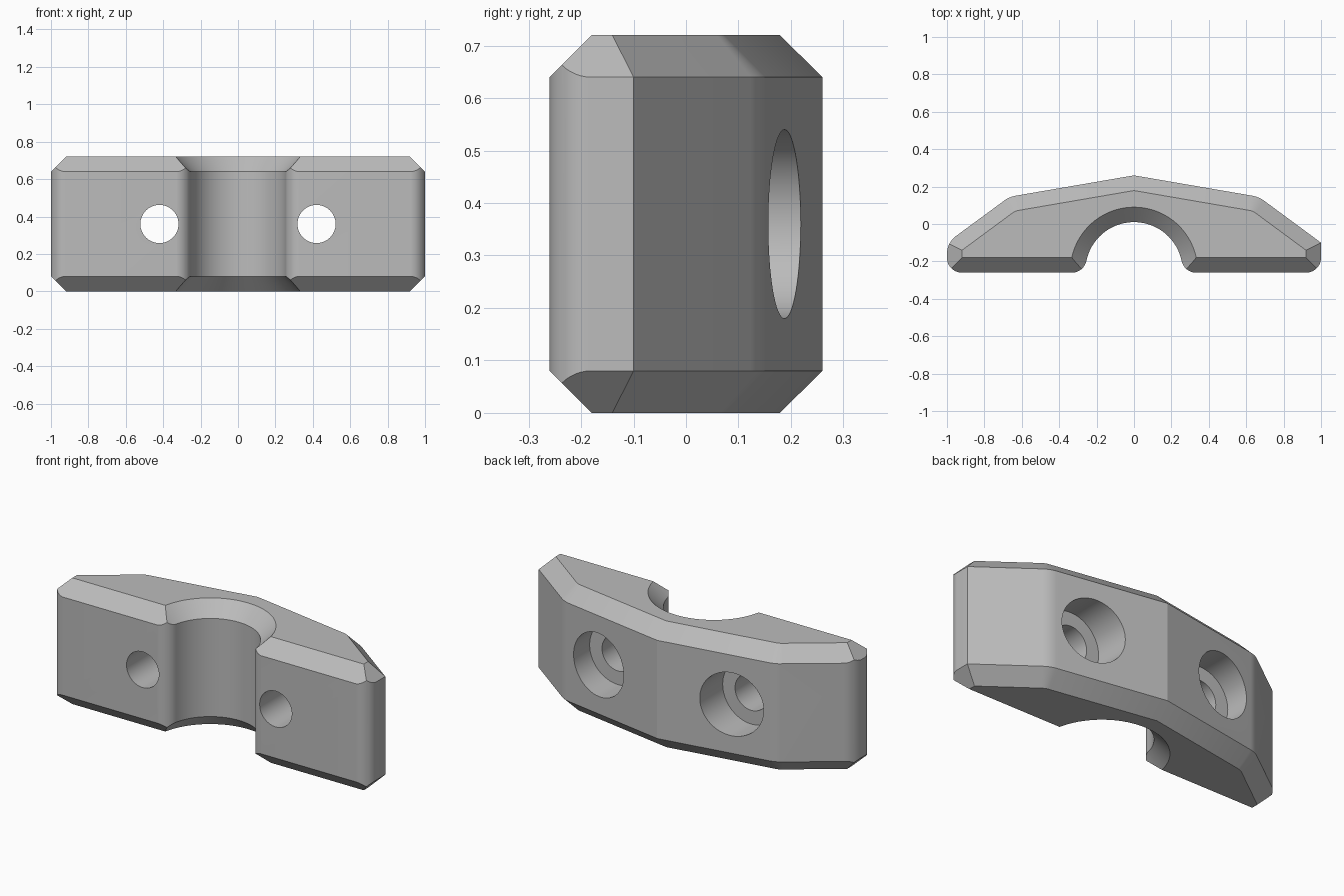
import bpy, bmesh
from math import sin, cos, radians
from mathutils import Vector, Matrix

HEIGHT, CHAMFER = 0.72, 0.08
BORE_Y, BORE_R = -0.25, 0.26
HOLE_X = 0.42
EPS = 0.0003

if "Cube" in bpy.data.objects:
    bpy.data.objects.remove(bpy.data.objects["Cube"], do_unlink=True)

grey = bpy.data.materials.new("plain grey")
grey.use_nodes = True
grey.diffuse_color = (0.5, 0.5, 0.5, 1)
grey.node_tree.nodes["Principled BSDF"].inputs["Base Color"].default_value = (0.5, 0.5, 0.5, 1)


def arc(cx, cy, r, start, end, steps=12):
    angles = [radians(start + (end - start) * i / steps) for i in range(steps + 1)]
    return [(cx + r * cos(a), cy + r * sin(a)) for a in angles]


def mirrored(points):
    return [(-x, y) for x, y in reversed(points)]


def inset(points, d):
    """Mitred inward offset of a counter-clockwise outline."""
    result = []
    for i, p in enumerate(points):
        a, b, c = Vector(points[i - 1]), Vector(p), Vector(points[(i + 1) % len(points)])
        n1 = Vector((a.y - b.y, b.x - a.x)).normalized()
        n2 = Vector((b.y - c.y, c.x - b.x)).normalized()
        result.append(tuple(b + d * (n1 + n2) / (1 + n1.dot(n2))))
    return result


def loft(name, levels, matrix=Matrix()):
    """Solid through stacked outlines given as (z, points)."""
    bm = bmesh.new()
    rings = [[bm.verts.new((x, y, z)) for x, y in pts] for z, pts in levels]
    n = len(rings[0])
    bm.faces.new(rings[0][::-1])
    bm.faces.new(rings[-1])
    for low, high in zip(rings, rings[1:]):
        for i in range(n):
            j = (i + 1) % n
            bm.faces.new((low[i], low[j], high[j], high[i]))
    bm.transform(matrix)
    bmesh.ops.recalc_face_normals(bm, faces=bm.faces[:])
    mesh = bpy.data.meshes.new(name)
    bm.to_mesh(mesh)
    bm.free()
    mesh.materials.append(grey)
    obj = bpy.data.objects.new(name, mesh)
    bpy.context.collection.objects.link(obj)
    return obj


def circle(r, cx=0, cy=0, steps=64):
    return arc(cx, cy, r, 0, 360, steps)[:-1]


def combine(target, tool, operation):
    tool.hide_render = True
    mod = target.modifiers.new("cut", "BOOLEAN")
    mod.operation, mod.object, mod.solver = operation, tool, "EXACT"
    bpy.context.view_layer.objects.active = target
    bpy.ops.object.modifier_apply(modifier=mod.name)
    bpy.data.objects.remove(tool, do_unlink=True)


# Clamp body: chamfered block with a sloping back
shoulder = arc(0.603, -0.006, 0.16, 53.7, 80.3, 8)
outline = ([(-1, -0.26), (1, -0.26), (1, -0.1)] + shoulder + [(0, 0.26)]
           + mirrored(shoulder) + [(-1, -0.1)])
small = inset(outline, CHAMFER)
body = loft("clamp_body", [(0, small), (CHAMFER, outline),
                           (HEIGHT - CHAMFER, outline), (HEIGHT, small)])

# Half-round bore, flared at both ends
over = 0.02
wide = circle(BORE_R + CHAMFER + over, 0, BORE_Y, 96)
bore = circle(BORE_R, 0, BORE_Y, 96)
combine(body, loft("bore_cutter", [(-over, wide), (CHAMFER, bore),
                                   (HEIGHT - CHAMFER, bore), (HEIGHT + over, wide)]),
        "DIFFERENCE")

# Rounded upright edges: front corners, bore lips and one rear corner
r = CHAMFER + EPS
lip = arc(0.333, -0.18, r, -168, -90)
corner = arc(0.92, -0.18, r, -90, 0)
front = [(0.2, -0.16)] + lip + corner
rear_corner = arc(-0.88, -0.161, 0.12 + EPS, 126.3, 180)
slope_end = (rear_corner[0][0] + 0.6 * 0.806, rear_corner[0][1] + 0.6 * 0.592)
envelope = front + [(1 + EPS, 0.5), (0, 0.5), slope_end] + rear_corner + mirrored(front)
combine(body, loft("edge_rounder", [(-0.1, envelope), (HEIGHT + 0.1, envelope)]), "INTERSECT")

# Two bolt holes with counterbores from the back
for side in (-1, 1):
    place = Matrix.Translation((side * HOLE_X, 0, HEIGHT / 2)) @ Matrix.Rotation(radians(90), 4, "X")
    for radius, y_back, y_front in ((0.18, 0.4, 0.012), (0.102, 0.2, -0.4)):
        disc = circle(radius)
        combine(body, loft("hole_cutter", [(-y_back, disc), (-y_front, disc)], place), "DIFFERENCE")

# Smooth curves, crisp edges
bpy.ops.object.select_all(action="DESELECT")
body.select_set(True)
bpy.context.view_layer.objects.active = body
bpy.ops.object.shade_smooth_by_angle(angle=radians(15))
